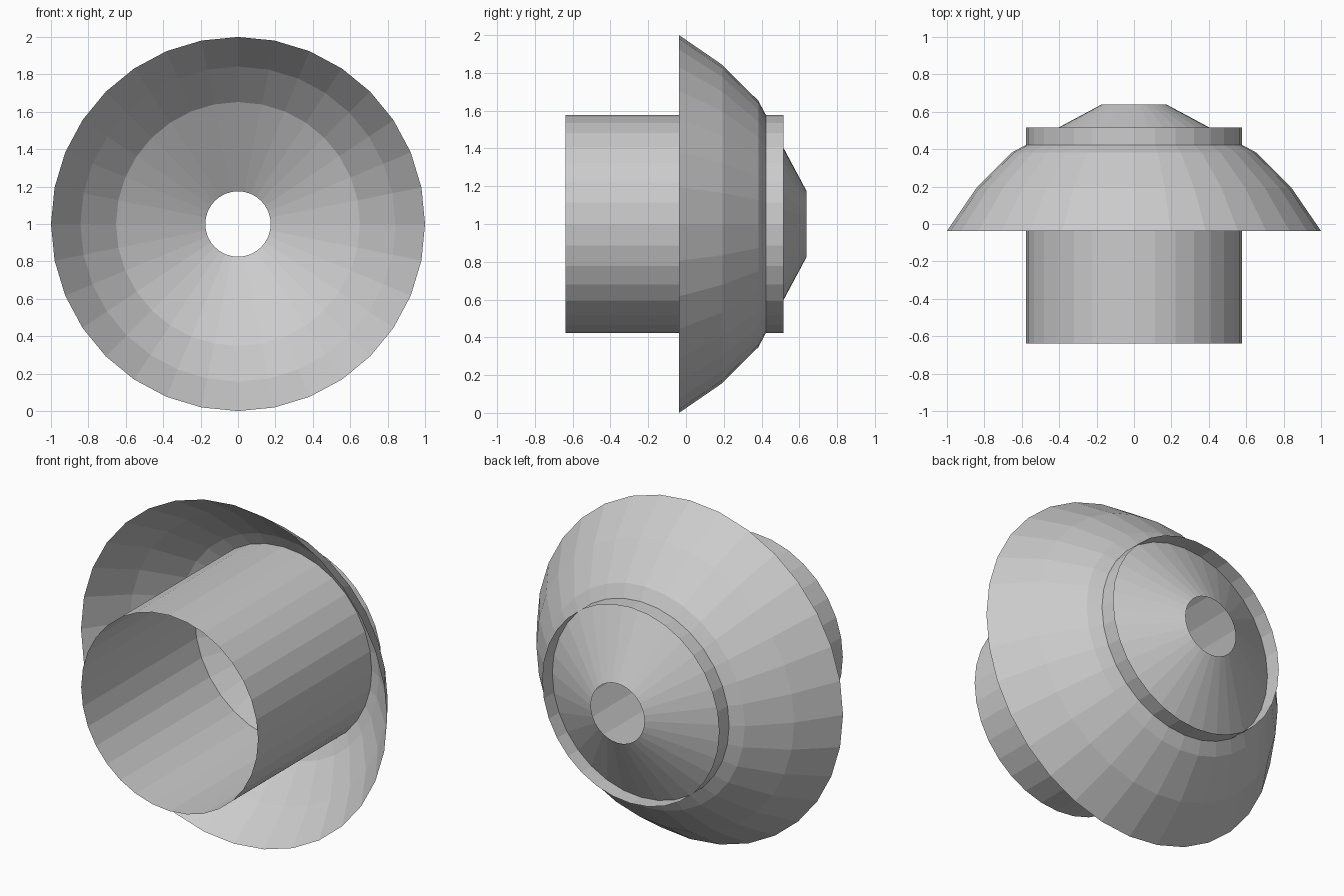
import bpy, math

if "Cube" in bpy.data.objects:
    bpy.data.objects.remove(bpy.data.objects["Cube"])

SIDES = 32


def lathe_y(name, profile, centre_z=1.0):
    """Revolve open (radius, y) profile around a horizontal y axis, as a thin flat-shaded shell."""
    verts, faces = [], []
    for r, y in profile:
        for i in range(SIDES):
            a = 2 * math.pi * i / SIDES
            verts.append((r * math.cos(a), y, centre_z + r * math.sin(a)))
    for k in range(len(profile) - 1):
        for i in range(SIDES):
            j = (i + 1) % SIDES
            a, b = k * SIDES, (k + 1) * SIDES
            faces.append((a + i, b + i, b + j, a + j))
    mesh = bpy.data.meshes.new(name)
    mesh.from_pydata(verts, [], faces)
    mesh.update()
    obj = bpy.data.objects.new(name, mesh)
    bpy.context.collection.objects.link(obj)
    return obj


# Flared shell: wide rim at the front, narrowing to a cone with an open hole at the back
lathe_y("flared_shell", [(0.175, 0.638), (0.652, 0.383), (0.842, 0.193), (1.0, -0.037)])

# Open tube passing through the shell and leaving a short lip around the cone
lathe_y("open_tube", [(0.578, 0.517), (0.578, -0.638)])
